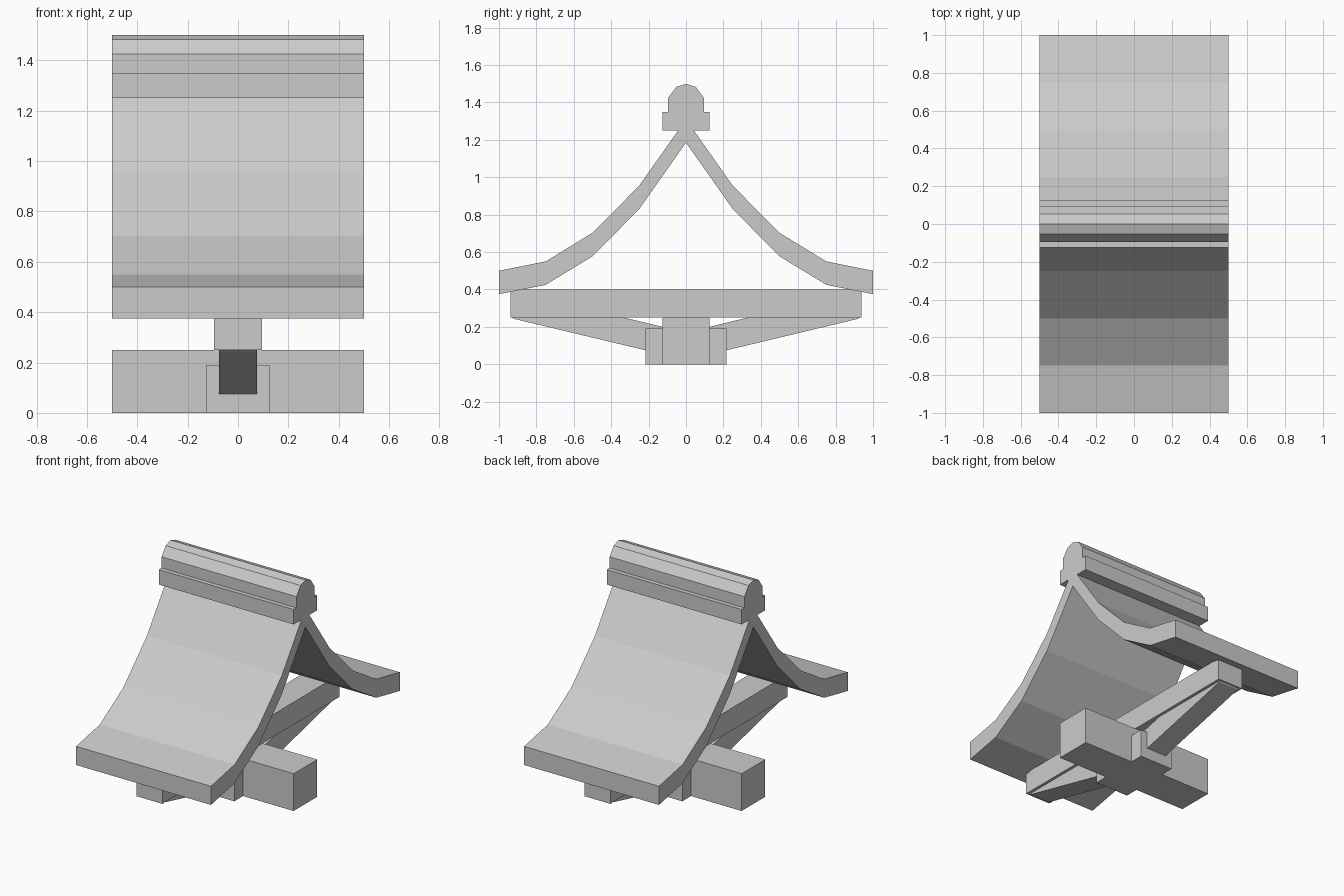
import bpy, bmesh

if "Cube" in bpy.data.objects:
    bpy.data.objects.remove(bpy.data.objects["Cube"])


def extrude_profile(name, pts, half_width):
    """Extrude a closed (y, z) profile along x, centred on x = 0."""
    bm = bmesh.new()
    face = bm.faces.new([bm.verts.new((-half_width, y, z)) for y, z in pts])
    ext = bmesh.ops.extrude_face_region(bm, geom=[face])
    verts = [v for v in ext["geom"] if isinstance(v, bmesh.types.BMVert)]
    bmesh.ops.translate(bm, verts=verts, vec=(2 * half_width, 0, 0))
    bmesh.ops.recalc_face_normals(bm, faces=bm.faces)
    mesh = bpy.data.meshes.new(name)
    bm.to_mesh(mesh)
    bm.free()
    obj = bpy.data.objects.new(name, mesh)
    bpy.context.collection.objects.link(obj)
    return obj


def block(name, hx, hy, z0, z1):
    return extrude_profile(name, [(-hy, z0), (hy, z0), (hy, z1), (-hy, z1)], hx)


def mirrored(half):
    """Complete a symmetric profile; points on y = 0 are kept once."""
    return half + [(-y, z) for y, z in reversed(half) if y > 0]


# Curved roof shell, upper and lower outlines
top = [(1, .5), (.75, .55), (.5, .703), (.25, .955), (0, 1.31)]
under = [(0, 1.185), (.25, .83), (.5, .577), (.75, .425), (1, .375)]
outline = (top + [(-y, z) for y, z in reversed(top[:-1])]
           + [(-y, z) for y, z in reversed(under[1:])] + under)
extrude_profile("roof", outline, .5)

# Ridge: square base and rounded cap
block("ridge_base", .5, .125, 1.25, 1.35)
cap = [(.095, 1.3), (.095, 1.425), (.052, 1.483), (0, 1.5)]
extrude_profile("ridge_cap", mirrored(cap), .5)

# Tie beam under the eaves
block("tie_beam", .095, .9375, .25, .40)

# Diagonal braces from the base up to the tie beam
for side, s in (("front", -1), ("back", 1)):
    pts = [(.92, .243), (.93, .252), (.34, .252), (.1, .194), (.1, .047)]
    extrude_profile(side + "_brace", [(s * y, z) for y, z in pts], .075)

# Base: long beam crossed by a short block
block("base_beam", .5, .125, 0, .25)
block("base_cross_block", .125, .2175, 0, .19)
